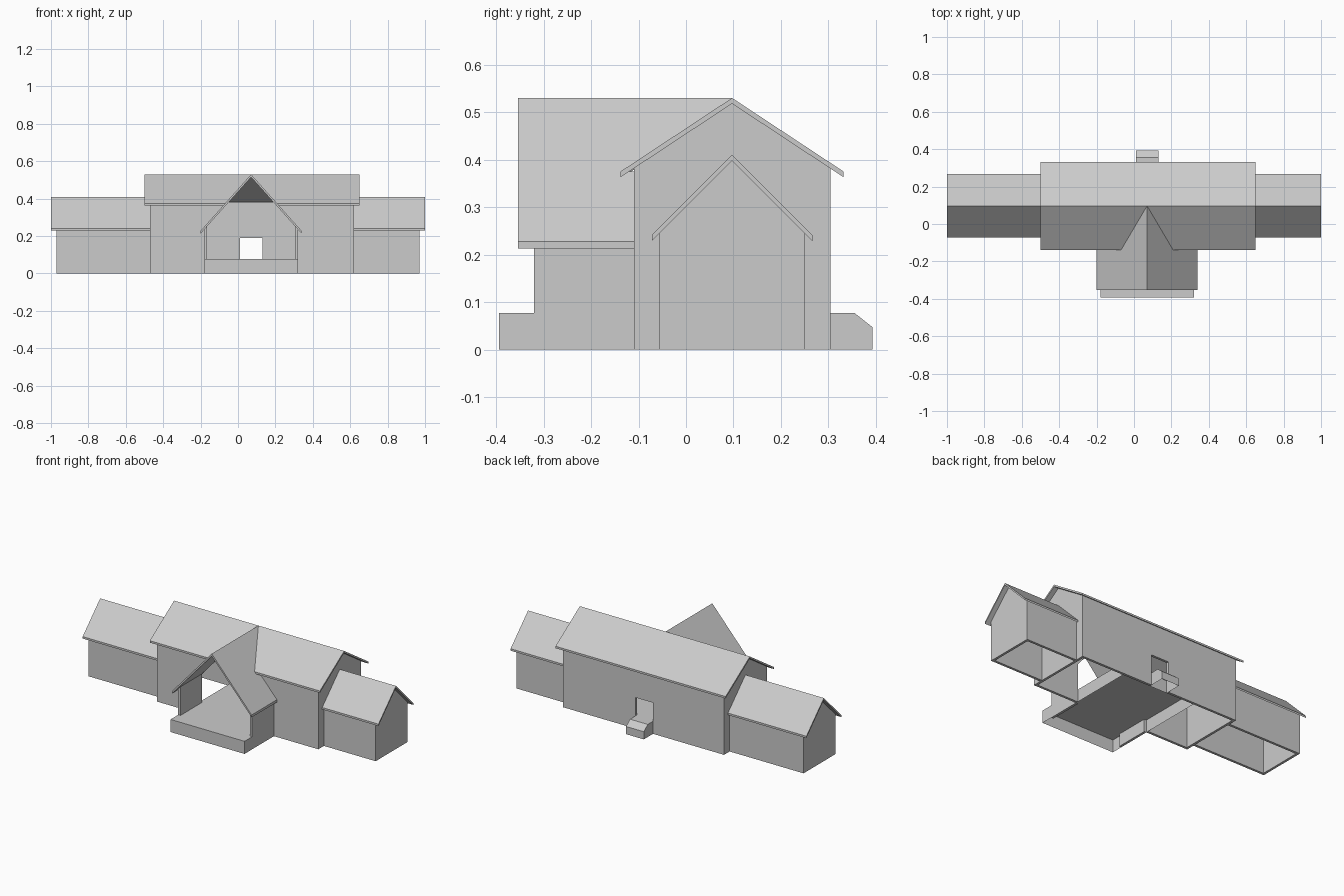
import bpy, bmesh
from mathutils import Vector

cube = bpy.data.objects.get("Cube")
if cube:
    bpy.data.objects.remove(cube, do_unlink=True)

grey = bpy.data.materials.new("plain grey")
grey.use_nodes = True
colour = (0.6, 0.6, 0.6, 1)
grey.diffuse_color = colour
grey.node_tree.nodes["Principled BSDF"].inputs["Base Color"].default_value = colour

WALL = 0.015          # wall thickness
RIDGE_Y = 0.097       # shared ridge line of hall and wings
PORCH_X = 0.07        # centre line of the porch


def prism(name, points, push, open_bottom=False):
    """Extrude a flat outline along a vector; optionally drop the underside."""
    bm = bmesh.new()
    face = bm.faces.new([bm.verts.new(p) for p in points])
    grown = bmesh.ops.extrude_face_region(bm, geom=[face], use_keep_orig=True)
    moved = [v for v in grown["geom"] if isinstance(v, bmesh.types.BMVert)]
    bmesh.ops.translate(bm, verts=moved, vec=Vector(push))
    bmesh.ops.recalc_face_normals(bm, faces=bm.faces)
    if open_bottom:
        under = [f for f in bm.faces if all(v.co.z < 0.001 for v in f.verts)]
        bmesh.ops.delete(bm, geom=under, context="FACES")
    mesh = bpy.data.meshes.new(name)
    bm.to_mesh(mesh)
    bm.free()
    mesh.materials.append(grey)
    obj = bpy.data.objects.new(name, mesh)
    bpy.context.scene.collection.objects.link(obj)
    return obj


def along_x(outline, x):
    return [(x, y, z) for y, z in outline]


def along_y(outline, y):
    return [(x, y, z) for x, z in outline]


class Gable:
    """Height of a pitched roof at a distance from its ridge."""

    def __init__(self, top, eave, reach, thick):
        self.top, self.reach, self.thick = top, reach, thick
        self.pitch = (top - eave) / reach

    def over(self, d):
        return self.top - self.pitch * abs(d)

    def under(self, d):
        return self.over(d) - self.thick


hall = Gable(0.53, 0.375, 0.235, 0.012)
wing = Gable(0.41, 0.241, 0.169, 0.012)
porch = Gable(0.53, 0.228, 0.27, 0.015)


def gable_end(name, roof, half, x, push):
    low = roof.under(half)
    outline = [(RIDGE_Y - half, 0), (RIDGE_Y + half, 0), (RIDGE_Y + half, low),
               (RIDGE_Y, roof.under(0)), (RIDGE_Y - half, low)]
    prism(name, along_x(outline, x), (push, 0, 0))


def slope(name, roof, side, x0, x1, x0_eave=None, x1_eave=None):
    """One roof plane beside the long ridge; eave ends may be slanted in."""
    e0 = x0 if x0_eave is None else x0_eave
    e1 = x1 if x1_eave is None else x1_eave
    y, z = RIDGE_Y + side * roof.reach, roof.over(roof.reach)
    prism(name, [(x0, RIDGE_Y, roof.top), (x1, RIDGE_Y, roof.top),
                 (e1, y, z), (e0, y, z)], (0, 0, -roof.thick))


# Main hall
X0, X1, HALF = -0.47, 0.62, 0.207
FRONT, BACK = RIDGE_Y - HALF, RIDGE_Y + HALF
head = hall.under(HALF)
gable_end("hall_right_end_wall", hall, HALF, X0, WALL)
gable_end("hall_left_end_wall", hall, HALF, X1, -WALL)

# Back wall with the door opening
prism("hall_back_wall", along_y(
    [(X0, 0), (0.01, 0), (0.01, 0.19), (0.13, 0.19), (0.13, 0), (X1, 0),
     (X1, head), (X0, head)], BACK), (0, -WALL, 0))

# Front wall halves and roof pieces, cut to the porch profile
valley = (porch.top - hall.over(hall.reach)) / porch.pitch
notch = (porch.top - head) / porch.pitch
PORCH_HALF = 0.25
for side, label, end, eave_end in ((-1, "right", X0, -0.5), (1, "left", X1, 0.65)):
    jamb = PORCH_X + side * PORCH_HALF
    prism(f"hall_front_wall_{label}", along_y(
        [(end, 0), (jamb, 0), (jamb, porch.under(PORCH_HALF)),
         (PORCH_X + side * notch, head), (end, head)], FRONT), (0, WALL, 0))
    slope(f"hall_front_roof_{label}", hall, -1, eave_end, PORCH_X,
          x1_eave=PORCH_X + side * valley)

    # Porch side wall
    inner = PORCH_HALF - WALL
    prism(f"porch_wall_{label}", along_y(
        [(jamb, 0), (PORCH_X + side * inner, 0),
         (PORCH_X + side * inner, porch.under(inner)),
         (jamb, porch.under(PORCH_HALF))], -0.32), (0, FRONT + 0.32, 0))

    # Porch roof plane, running back into the hall roof along the valley
    plan = [(0, -0.354), (0, RIDGE_Y), (valley, RIDGE_Y - hall.reach),
            (valley, FRONT), (porch.reach, FRONT), (porch.reach, -0.354)]
    prism(f"porch_roof_{label}",
          [(PORCH_X + side * d, y, porch.over(d)) for d, y in plan],
          (0, 0, -porch.thick))
slope("hall_back_roof", hall, 1, -0.5, 0.65)

# Side wings
W_HALF = 0.153
for label, inner, outer, tip in (("right", X0, -0.97, -1.0), ("left", X1, 0.97, 1.0)):
    sign = 1 if outer > 0 else -1
    gable_end(f"{label}_wing_end_wall", wing, W_HALF, outer, -sign * WALL)
    for side, face in ((-1, "front"), (1, "back")):
        y = RIDGE_Y + side * W_HALF
        top = wing.under(W_HALF)
        prism(f"{label}_wing_{face}_wall", along_y(
            [(inner, 0), (outer, 0), (outer, top), (inner, top)], y),
            (0, -side * WALL, 0))
        slope(f"{label}_wing_{face}_roof", wing, side, inner, tip)

# Raised floor from the porch through to the back door, hollow underneath
FLOOR = 0.077
prism("porch_floor", along_x(
    [(-0.394, 0), (BACK - WALL, 0), (BACK - WALL, FLOOR), (-0.394, FLOOR)],
    PORCH_X - PORCH_HALF), (2 * PORCH_HALF, 0, 0), open_bottom=True)

# Back door step with a sloped nose
prism("back_step", along_x(
    [(BACK - WALL, 0), (0.393, 0), (0.393, 0.047), (0.355, FLOOR),
     (BACK - WALL, FLOOR)], 0.01), (0.12, 0, 0), open_bottom=True)
